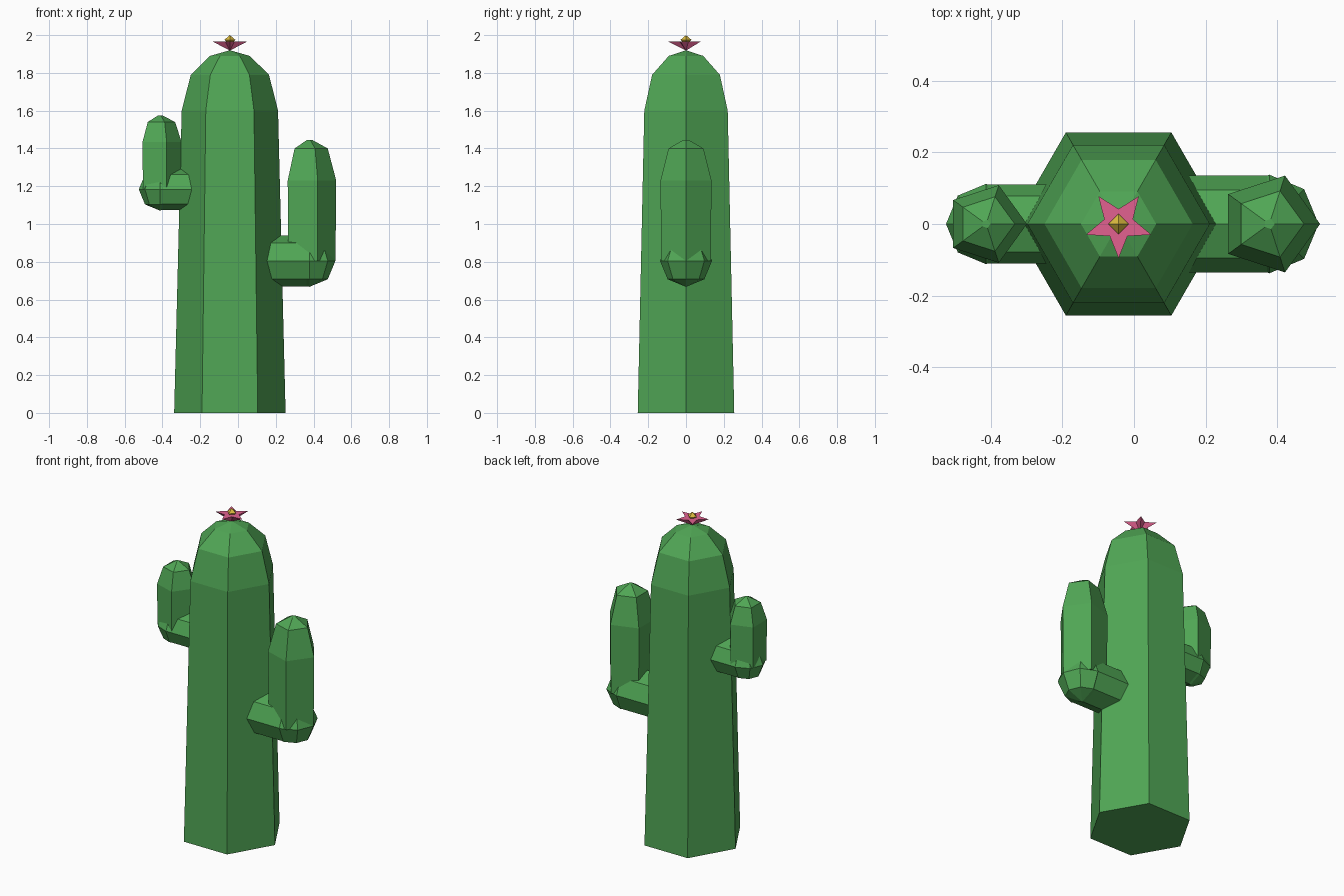
import bpy
import bmesh
from math import cos, sin, pi
from mathutils import Matrix, Vector

if "Cube" in bpy.data.objects:
    bpy.data.objects.remove(bpy.data.objects["Cube"])


def material(name, rgb):
    m = bpy.data.materials.new(name)
    m.diffuse_color = (*rgb, 1)
    m.use_nodes = True
    m.node_tree.nodes["Principled BSDF"].inputs["Base Color"].default_value = m.diffuse_color
    return m


GREEN = material("cactus_green", (0.08, 0.38, 0.09))
PINK = material("petal_pink", (0.76, 0.12, 0.28))
YELLOW = material("pollen_yellow", (0.72, 0.50, 0.05))


def finish(bm, name, mat):
    bmesh.ops.remove_doubles(bm, verts=bm.verts, dist=1e-5)
    bmesh.ops.recalc_face_normals(bm, faces=bm.faces)
    me = bpy.data.meshes.new(name)
    bm.to_mesh(me)
    bm.free()
    me.materials.append(mat)
    ob = bpy.data.objects.new(name, me)
    bpy.context.collection.objects.link(ob)
    return ob


def lathe(name, sides, profile, x, mat):
    """Faceted upright body from (radius, z) rings; zero radius makes a tip."""
    bm = bmesh.new()
    rings = []
    for r, z in profile:
        if r == 0:
            rings.append([bm.verts.new((x, 0, z))] * sides)
        else:
            rings.append([bm.verts.new((x + r * cos(2 * pi * i / sides),
                                        r * sin(2 * pi * i / sides), z))
                          for i in range(sides)])
    for a, b in zip(rings, rings[1:]):
        for i in range(sides):
            j = (i + 1) % sides
            bm.faces.new(dict.fromkeys((a[i], a[j], b[j], b[i])))
    for ring, (r, z) in ((rings[0], profile[0]), (rings[-1], profile[-1])):
        if r > 0:
            bm.faces.new(ring)
    return finish(bm, name, mat)


def arm(side, x, z, r, profile):
    # Horizontal octagonal branch from inside the trunk to the elbow
    bm = bmesh.new()
    start = CX + 0.1 * (1 if x > CX else -1)
    loops = [[bm.verts.new((px, r * cos(k * pi / 4), z + r * sin(k * pi / 4)))
              for k in range(8)] for px in (start, x)]
    for k in range(8):
        n = (k + 1) % 8
        bm.faces.new((loops[0][k], loops[0][n], loops[1][n], loops[1][k]))
    for loop in loops:
        bm.faces.new(loop)
    finish(bm, side + "_branch", GREEN)
    # Rounded elbow
    bm = bmesh.new()
    bmesh.ops.create_uvsphere(bm, u_segments=8, v_segments=4, radius=r * 1.02,
                              matrix=Matrix.Translation(Vector((x, 0, z))))
    finish(bm, side + "_elbow", GREEN)
    # Upright five-sided arm
    lathe(side + "_arm", 5, profile, x, GREEN)


CX = -0.043

# Six-sided trunk with a domed top
lathe("trunk", 6, [(0.295, 0), (0.255, 1.6), (0.207, 1.79), (0.105, 1.89), (0, 1.92)], CX, GREEN)

# Arms
arm("right", 0.378, 0.805, 0.135,
    [(0.138, 0.805), (0.142, 1.23), (0.097, 1.40), (0.015, 1.445)])
arm("left", -0.413, 1.183, 0.11,
    [(0.112, 1.183), (0.114, 1.435), (0.08, 1.54), (0.012, 1.575)])

# Star flower: flat top tapering to a point below
bm = bmesh.new()
star = []
for i in range(10):
    a = -pi / 2 + i * pi / 5
    r = 0.096 if i % 2 == 0 else 0.042
    star.append(bm.verts.new((CX + r * cos(a), r * sin(a), 1.966)))
low = bm.verts.new((CX, 0, 1.918))
mid = bm.verts.new((CX, 0, 1.966))
for i in range(10):
    n = (i + 1) % 10
    bm.faces.new((star[i], star[n], mid))
    bm.faces.new((star[n], star[i], low))
finish(bm, "flower", PINK)

# Flower centre
lathe("flower_centre", 4, [(0, 1.945), (0.029, 1.975), (0, 2.0)], CX, YELLOW)
